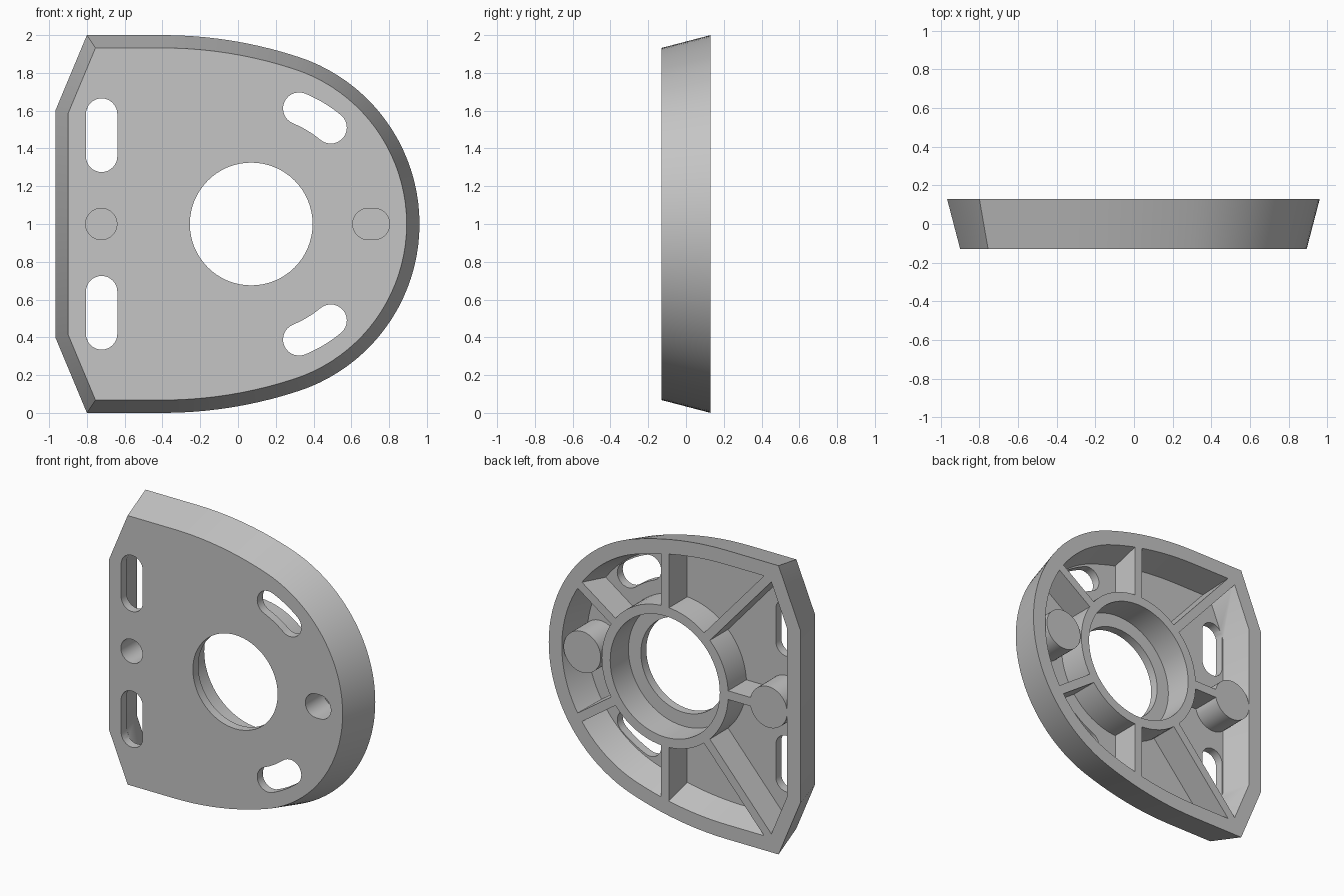
import bpy, bmesh
from math import sin, cos, pi, radians, atan2, hypot

cube = bpy.data.objects.get("Cube")
if cube:
    bpy.data.objects.remove(cube, do_unlink=True)

FRONT, FLOOR, BACK = -0.13, -0.07, 0.13
TAPER, RIM = 0.068, 0.10
HUB_X, HUB_Z = 0.07, 1.0

grey = bpy.data.materials.new("plain grey")
grey.use_nodes = True
grey.diffuse_color = (0.56, 0.56, 0.56, 1)
grey.node_tree.nodes["Principled BSDF"].inputs["Base Color"].default_value = (0.56, 0.56, 0.56, 1)


def arc(cx, cz, r, a0, a1, n):
    """Points on an arc in the x-z plane, angles in degrees."""
    return [(cx + r * cos(radians(a0 + (a1 - a0) * i / n)),
             cz + r * sin(radians(a0 + (a1 - a0) * i / n))) for i in range(n + 1)]


def circle(cx, cz, r, n=48):
    return arc(cx, cz, r, 0, 360, n)[:-1]


def inset(pts, d):
    """Mitred inward offset of a clockwise outline."""
    out = []
    for i, (x, z) in enumerate(pts):
        (px, pz), (nx, nz) = pts[i - 1], pts[(i + 1) % len(pts)]
        l1, l2 = hypot(x - px, z - pz), hypot(nx - x, nz - z)
        n1 = ((z - pz) / l1, (px - x) / l1)
        n2 = ((nz - z) / l2, (x - nx) / l2)
        k = d / (1 + n1[0] * n2[0] + n1[1] * n2[1])
        out.append((x + k * (n1[0] + n2[0]), z + k * (n1[1] + n2[1])))
    return out


def prism(name, front, back, y0, y1):
    """Solid between two matching outlines at two depths."""
    bm = bmesh.new()
    a = [bm.verts.new((x, y0, z)) for x, z in front]
    b = [bm.verts.new((x, y1, z)) for x, z in back]
    bm.faces.new(a)
    bm.faces.new(b[::-1])
    for i in range(len(a)):
        j = (i + 1) % len(a)
        bm.faces.new((a[i], b[i], b[j], a[j]))
    bmesh.ops.recalc_face_normals(bm, faces=bm.faces)
    me = bpy.data.meshes.new(name)
    bm.to_mesh(me)
    bm.free()
    me.materials.append(grey)
    ob = bpy.data.objects.new(name, me)
    bpy.context.collection.objects.link(ob)
    return ob


def cut(ob, cutters):
    """Subtract the cutters and bake the result."""
    for c in cutters:
        c.hide_render = True
        mod = ob.modifiers.new("cut", "BOOLEAN")
        mod.operation, mod.solver, mod.object = "DIFFERENCE", "EXACT", c
    deps = bpy.context.evaluated_depsgraph_get()
    me = bpy.data.meshes.new_from_object(ob.evaluated_get(deps))
    ob.modifiers.clear()
    ob.data = me
    for c in cutters:
        bpy.data.objects.remove(c, do_unlink=True)


def straight_cutter(pts, y0, y1):
    return prism("cutter", pts, pts, y0, y1)


# Outline: clipped flat edge on one side, rounded nose on the other
R, r, cx, ax = 2.3, 0.931, 0.03, -0.4
join = math_angle = atan2(R - 1, cx - ax) * 180 / pi
upper = [(-0.967, 1.6), (-0.8, 2.0)]
upper += arc(ax, 2 - R, R, 90, join, 10)
upper += arc(cx, 1, r, join, 0, 20)[1:]
outline = upper + [(x, 2 - z) for x, z in upper[-2::-1]]


def back_inset(y):
    """Cavity wall offset at a depth, parallel to the tapered outside."""
    return RIM + TAPER * (BACK - y) / (BACK - FRONT)


# Openings
def upright_slot(z0, z1, x=-0.722, w=0.083):
    return arc(x, z1, w, 0, 180, 16) + arc(x, z0, w, 180, 360, 16)


def curved_slot(a0, a1, rad=0.662, w=0.085):
    ends = [(HUB_X + rad * cos(radians(a)), HUB_Z + rad * sin(radians(a))) for a in (a0, a1)]
    return (arc(HUB_X, HUB_Z, rad + w, a0, a1, 8) + arc(*ends[1], w, a1, a1 + 180, 14)[1:]
            + arc(HUB_X, HUB_Z, rad - w, a1, a0, 8)[1:] + arc(*ends[0], w, a0 + 180, a0 + 360, 14)[1:-1])


round_socket = circle(-0.724, 1, 0.083)
long_socket = arc(0.72, 1, 0.083, -90, 90, 16) + arc(0.69, 1, 0.083, 90, 270, 16)
SOCKET_END = 0.07

# Tapered shell with open back
body = prism("plate_shell", inset(outline, TAPER), outline, FRONT, BACK)
over = BACK + 0.05
cavity = prism("cutter", inset(outline, back_inset(FLOOR)), inset(outline, back_inset(over)), FLOOR, over)
cutters = [cavity, straight_cutter(circle(HUB_X, HUB_Z, 0.325, 64), -0.3, FLOOR + 0.02)]
for slot in (upright_slot(1.358, 1.582), curved_slot(50.5, 67.5)):
    for shape in (slot, [(x, 2 - z) for x, z in slot]):
        cutters.append(straight_cutter(shape, -0.3, FLOOR + 0.005))
for socket in (round_socket, long_socket):
    cutters.append(straight_cutter(socket, -0.3, SOCKET_END))
cut(body, cutters)
parts = [body]

# Hub ring around the central bore
ring = circle(HUB_X, HUB_Z, 0.485, 64)
hub = prism("hub_ring", ring, ring, FLOOR - 0.01, BACK)
cut(hub, [straight_cutter(circle(HUB_X, HUB_Z, 0.42, 64), -0.3, 0.3)])
parts.append(hub)

# Bosses closing the blind sockets
for name, x, socket in (("flat_side_boss", -0.724, round_socket), ("nose_boss", 0.705, long_socket)):
    shape = circle(x, 1, 0.142)
    boss = prism(name, shape, shape, FLOOR - 0.01, BACK)
    cut(boss, [straight_cutter(socket, -0.3, SOCKET_END)])
    parts.append(boss)


# Radial ribs from hub to rim
def rib(name, angle, length, w=0.03):
    c, s = cos(radians(angle)), sin(radians(angle))
    shape = [(HUB_X + u * c - v * s, HUB_Z + u * s + v * c)
             for u, v in ((0.45, -w), (length, -w), (length, w), (0.45, w))]
    parts.append(prism(name, shape, shape, FLOOR - 0.01, BACK))


for side, sign in (("upper", 1), ("lower", -1)):
    rib(side + "_centre_rib", 90 * sign, 0.865)
    rib(side + "_corner_rib", 131.6 * sign, 1.21)
    rib(side + "_nose_rib", 35 * sign, 0.82)
rib("flat_side_rib", 180, 0.68)

# Smooth curved walls, crisp edges
bpy.ops.object.select_all(action="DESELECT")
for ob in parts:
    ob.select_set(True)
bpy.context.view_layer.objects.active = body
bpy.ops.object.shade_smooth_by_angle(angle=radians(30))
